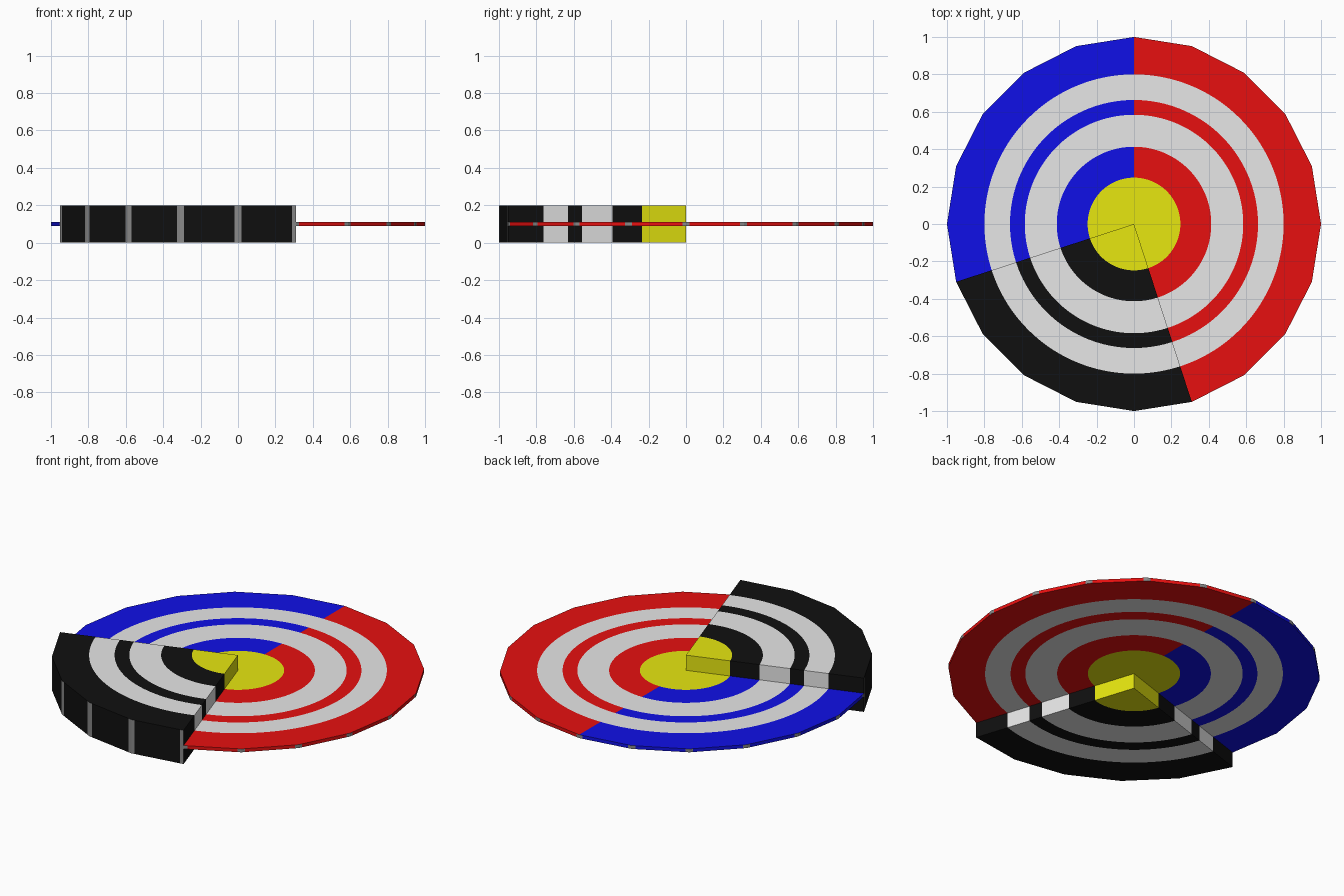
import bpy, bmesh, math

if "Cube" in bpy.data.objects:
    bpy.data.objects.remove(bpy.data.objects["Cube"])

def material(name, rgb):
    m = bpy.data.materials.new(name)
    m.diffuse_color = (*rgb, 1)
    m.use_nodes = True
    m.node_tree.nodes["Principled BSDF"].inputs["Base Color"].default_value = m.diffuse_color
    return m

LO = 0.005
yellow = material("yellow", (0.8, 0.8, LO))
white = material("white", (0.8, 0.8, 0.8))
black = material("black", (LO, LO, LO))
red = material("red", (0.8, LO, LO))
blue = material("blue", (LO, LO, 0.8))
grey = material("edge grey", (0.25, 0.25, 0.25))

RINGS = [0.248, 0.413, 0.584, 0.663, 0.80]   # painted ring radii
BAND_SLOT = [0, 2, 1, 2, 1, 2]               # yellow, then main / white alternating
SPLITS = [0.064, 0.21, 0.355, 0.5, 0.645, 0.79, 0.936]
HALF = math.radians(9)                       # half of one of the 20 sides

def rim_points(start, end):
    """Points (angle, radius) along the straight sides, with a grey strip at each corner.
    Returns the points and, for each span, whether it is a strip."""
    pts, strip = [], []
    sides = round((end - start) / 18)
    for s in range(sides):
        mid = math.radians(start + 18 * s) + HALF
        ts = [0] + SPLITS + ([1] if s == sides - 1 else [])
        for t in ts:
            off = (2 * t - 1) * math.sin(HALF)
            pts.append((mid + math.atan2(off, math.cos(HALF)),
                        math.hypot(off, math.cos(HALF))))
        strip += [True] + [False] * (len(SPLITS) - 1) + [True]
    return pts, strip

def sector(name, start, end, z0, z1, main):
    bm = bmesh.new()
    pts, strip = rim_points(start, end)

    def layer(z):
        centre = bm.verts.new((0, 0, z))
        return [[centre] + [bm.verts.new((r * math.cos(a), r * math.sin(a), z))
                            for r in RINGS + [rim]] for a, rim in pts]

    low, top = layer(z0), layer(z1)

    def face(slot, *vs):
        f = bm.faces.new(list(dict.fromkeys(vs)))
        f.material_index = slot

    # painted rings on both flat sides
    for i in range(len(pts) - 1):
        for b, slot in enumerate(BAND_SLOT):
            face(slot, top[i][b], top[i][b + 1], top[i + 1][b + 1], top[i + 1][b])
            face(slot, low[i][b], low[i + 1][b], low[i + 1][b + 1], low[i][b + 1])
        # outer rim with corner strips
        face(3 if strip[i] else 2, low[i][-1], low[i + 1][-1], top[i + 1][-1], top[i][-1])
    # straight cut walls carry the ring colours
    for b, slot in enumerate(BAND_SLOT):
        face(slot, low[0][b], low[0][b + 1], top[0][b + 1], top[0][b])
        face(slot, low[-1][b + 1], low[-1][b], top[-1][b], top[-1][b + 1])

    bmesh.ops.recalc_face_normals(bm, faces=bm.faces)
    me = bpy.data.meshes.new(name)
    bm.to_mesh(me)
    bm.free()
    for m in (yellow, white, main, grey):
        me.materials.append(m)
    bpy.context.collection.objects.link(bpy.data.objects.new(name, me))

# thick black quarter, and the thin disc made of a blue and a red part
sector("thick_wedge", 198, 288, 0.0, 0.2, black)
# the 90 degree colour change falls on a corner of the 20-sided disc
sector("thin_blue_sector", 90, 198, 0.09, 0.11, blue)
sector("thin_red_sector", -72, 90, 0.09, 0.11, red)
